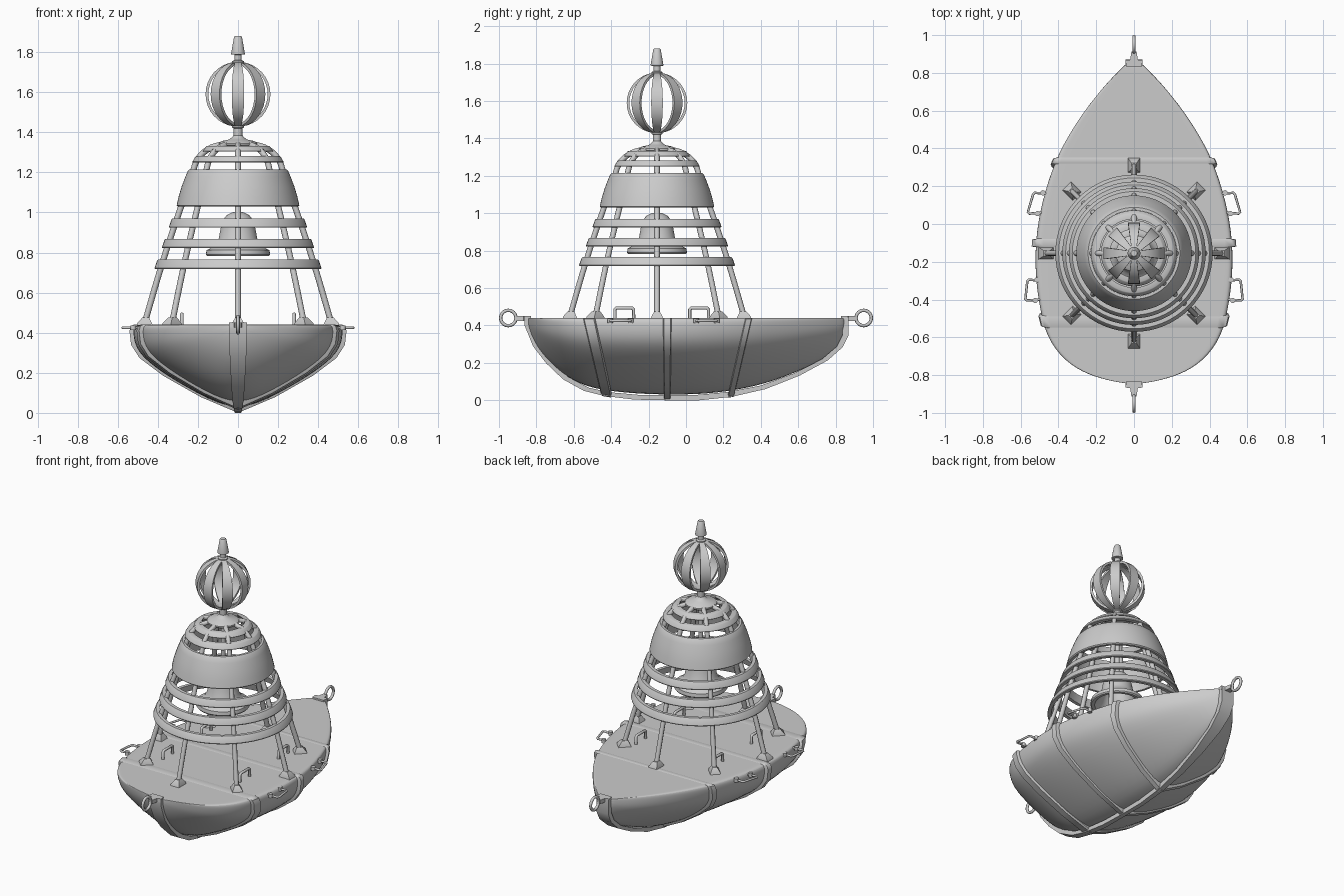
import bpy, bmesh
from math import sin, cos, pi, radians
from mathutils import Vector, Matrix

if "Cube" in bpy.data.objects:
    bpy.data.objects.remove(bpy.data.objects["Cube"])

CY = -0.155   # tower axis
DECK = 0.44


def finish(ob, angle=35):
    bpy.ops.object.select_all(action='DESELECT')
    ob.select_set(True)
    bpy.context.view_layer.objects.active = ob
    bpy.ops.object.shade_smooth_by_angle(angle=radians(angle))
    return ob


def loft(name, sections, wrap=False, subsurf=0, angle=35):
    """Skin a list of closed sections; wrap joins last to first, else ends are capped."""
    bm = bmesh.new()
    rows = [[bm.verts.new(p) for p in s] for s in sections]
    n = len(rows[0])
    pairs = list(zip(rows, rows[1:])) + ([(rows[-1], rows[0])] if wrap else [])
    for a, b in pairs:
        for i in range(n):
            j = (i + 1) % n
            bm.faces.new((a[i], a[j], b[j], b[i]))
    if not wrap:
        bm.faces.new(rows[0])
        bm.faces.new(rows[-1])
    bmesh.ops.remove_doubles(bm, verts=bm.verts, dist=1e-5)
    bmesh.ops.recalc_face_normals(bm, faces=bm.faces)
    me = bpy.data.meshes.new(name)
    bm.to_mesh(me)
    bm.free()
    ob = bpy.data.objects.new(name, me)
    bpy.context.collection.objects.link(ob)
    if subsurf:
        m = ob.modifiers.new("smooth", 'SUBSURF')
        m.levels = m.render_levels = subsurf
    return finish(ob, angle)


def lathe(name, profile, seg=48, center=(0, CY)):
    """Spin a closed (radius, z) profile round a vertical axis."""
    secs = []
    for k in range(seg):
        a = 2 * pi * k / seg
        secs.append([(center[0] + r * cos(a), center[1] + r * sin(a), z) for r, z in profile])
    return loft(name, secs, wrap=True)


def tube(name, pts, r, cyclic=False, smooth=False):
    cu = bpy.data.curves.new(name, 'CURVE')
    cu.dimensions = '3D'
    cu.bevel_depth, cu.bevel_resolution, cu.use_fill_caps = r, 2, True
    sp = cu.splines.new('BEZIER' if smooth else 'POLY')
    pool = sp.bezier_points if smooth else sp.points
    pool.add(len(pts) - 1)
    for p, co in zip(pool, pts):
        if smooth:
            p.co = co
            p.handle_left_type = p.handle_right_type = 'AUTO'
        else:
            p.co = (*co, 1)
    sp.use_cyclic_u = cyclic
    sp.resolution_u = 5
    ob = bpy.data.objects.new(name, cu)
    bpy.context.collection.objects.link(ob)
    bpy.ops.object.select_all(action='DESELECT')
    ob.select_set(True)
    bpy.context.view_layer.objects.active = ob
    bpy.ops.object.convert(target='MESH')
    return finish(bpy.context.object, 50)


# Hull stations: deck y, half width, keel y, keel z
ST = [(-.845, .03, -.855, .40), (-.83, .14, -.81, .29), (-.785, .28, -.74, .20),
      (-.71, .38, -.65, .115), (-.62, .445, -.54, .055), (-.53, .478, -.43, .028),
      (-.33, .515, -.27, .01), (-.1, .52, -.1, .004), (.12, .485, .07, .006),
      (.34, .415, .24, .025), (.47, .345, .42, .065), (.6, .26, .6, .135),
      (.73, .155, .75, .215), (.82, .07, .83, .285), (.855, .035, .862, .35)]
# Half section: fraction of width, fraction of depth
SEC = [(.35, .18), (.7, .42), (.92, .62), (1, .77), (1.015, .93), (1, .985), (.97, 1), (.9, 1)]


def station(u):
    i = min(int(u), len(ST) - 2)
    t = u - i
    return [a + (b - a) * t for a, b in zip(ST[i], ST[i + 1])]


def section(u, grow=0.0, top=DECK):
    yd, w, yk, zk = station(u)
    w, zk = w + grow, max(zk - grow * .7, 0)
    half = [(w * a, yk + (yd - yk) * b, zk + (top - zk) * b) for a, b in SEC]
    left = [(-x, y, z) for x, y, z in reversed(half)]
    return [(0, yk, zk)] + half + [(0, yd, top)] + left


loft("hull", [section(i) for i in range(len(ST))], subsurf=2, angle=40)

# Raised bands around the hull
for name, u in (("stern_rib", 5), ("middle_rib", 7), ("bow_rib", 9)):
    d = .22 if u == 5 else .1
    loft(name, [section(u - d, 0, DECK - .001), section(u - d * .8, .014, DECK + .001),
                section(u + d * .8, .014, DECK + .001), section(u + d, 0, DECK - .001)], angle=50)

# Keel band running from stern to bow
keel = [(-.855, .442)] + [(s[2], s[3]) for s in ST] + [(.86, .442)]
mid, secs = Vector((0, .38)), []
for y, z in keel:
    p = Vector((y, z))
    out = (p - mid).normalized() * .008
    q, r = p + out, p - out * 3
    hw = .014 + .03 * min(1, abs(y) / .85) ** 2
    qz, rz = max(0, q.y), max(.004, r.y)
    secs.append([(-hw, q.x, qz), (hw, q.x, qz), (hw, r.x, rz), (-hw, r.x, rz)])
loft("keel_band", secs)

# Towing eyes and their brackets at both ends
for s, end in ((-1, "stern"), (1, "bow")):
    tube(end + "_eye", [(0, s * .95 + .041 * cos(a), DECK + .041 * sin(a))
                        for a in (2 * pi * k / 24 for k in range(24))], .009, cyclic=True)
    loft(end + "_eye_bracket", [[(x, s * y, z) for x, y in
                                 ((-.046, .865), (-.04, .83), (.04, .83), (.046, .865), (.02, .87),
                                  (.014, .912), (-.014, .912), (-.02, .87))] for z in (.425, .45)])

# Handles on deck and along the hull sides
for sx in (-1, 1):
    for y, xe, tilt in ((-.33, .512, -.005), (.07, .49, -.014)):
        a, b = y - .05, y + .05
        x = sx * .28
        tube("deck_handle", [(x, a, .43), (x, a, .485), (x, a + .008, .493),
                             (x, b - .008, .493), (x, b, .485), (x, b, .43)], .009)
        y += .04 if y > 0 else -.02
        a, b = y - .055, y + .055
        o = xe + .058
        tube("side_handle", [(sx * (xe - .02 - tilt), a + .005, .425), (sx * (o - .008 - tilt), a, .425),
                             (sx * (o - tilt), a + .008, .425), (sx * (o + tilt), b - .008, .425),
                             (sx * (o - .008 + tilt), b, .425), (sx * (xe - .02 + tilt), b - .005, .425)], .007)
        for yy in (a, b):
            lathe("handle_mount", [(0, .413), (.014, .413), (.014, .437), (0, .437)], 12,
                  (sx * (xe + .006 + (tilt if yy == b else -tilt)), yy))

# Tower legs with flared feet
LEG = [(.468, .44), (.38, .74), (.313, .945), (.28, 1.04), (.226, 1.2), (.203, 1.262), (.15, 1.315), (.06, 1.345)]
for k in range(8):
    c, s = cos(k * pi / 4), sin(k * pi / 4)
    tube("leg", [(r * c, CY + r * s, z) for r, z in LEG], .015, smooth=True)
    foot = []
    for z, r0, r1, w in ((.435, .425, .505, .032), (.448, .43, .502, .03), (.475, .443, .478, .014)):
        foot.append([(r * c - t * s, CY + r * s + t * c, z)
                     for r, t in ((r0, -w), (r1, -w), (r1, w), (r0, w))])
    loft("leg_foot", foot)


# Cage hoops
def hoop(name, r, z, h, slope, t=.022):
    prof = []
    for f, o in ((-1, t), (-1, .003), (-.8, 0), (.8, 0), (1, .003), (1, t)):
        prof.append((r - o - slope * f, z + f * h))
    lathe(name, prof, 64)


for r, z, h, sl in ((.41, .742, .023, .008), (.373, .845, .023, .008), (.338, .947, .023, .008),
                    (.22, 1.266, .016, .009), (.167, 1.318, .014, .01)):
    hoop("cage_hoop", r, z, h, sl, .024 if r > .3 else .03)

# Wide band around the upper cage
lathe("cage_band", [(.285, 1.03), (.3, 1.03), (.306, 1.036), (.296, 1.08), (.281, 1.13), (.262, 1.18),
                    (.25, 1.208), (.243, 1.215), (.228, 1.215), (.245, 1.17), (.265, 1.12)], 64)

# Bell and its hanger rod
lathe("bell", [(0, 1.005), (.03, 1.0), (.058, .985), (.077, .96), (.087, .92), (.096, .87), (.112, .84),
               (.14, .82), (.157, .812), (.16, .79), (.155, .783), (.135, .785), (.1, .83),
               (.08, .89), (.065, .95), (0, .985)])
lathe("bell_hanger", [(0, .99), (.014, .99), (.014, 1.345), (0, 1.345)], 16)

# Cap plate, mast and finial
lathe("cap_plate", [(0, 1.328), (.085, 1.328), (.096, 1.336), (.096, 1.345), (.08, 1.357),
                    (.045, 1.364), (.03, 1.375), (.022, 1.385), (.022, 1.42), (.03, 1.425), (.03, 1.445), (0, 1.445)])
lathe("finial", [(0, 1.735), (.03, 1.735), (.03, 1.755), (.018, 1.76), (.018, 1.787), (.034, 1.789),
                 (.034, 1.795), (.02, 1.875), (.016, 1.88), (0, 1.88)], 32)

# Slatted globe topmark
for k in range(8):
    rot = Matrix.Translation((0, CY, 1.59)) @ Matrix.Rotation(k * pi / 4, 4, 'Z')
    secs = []
    for i in range(17):
        a = radians(-83 + 166 * i / 16)
        w = .01 + .021 * cos(a)
        secs.append([rot @ Vector((r * cos(a), t, r * sin(a)))
                     for r, t in ((.148, -w), (.162, -w), (.162, w), (.148, w))])
    loft("globe_slat", secs)
